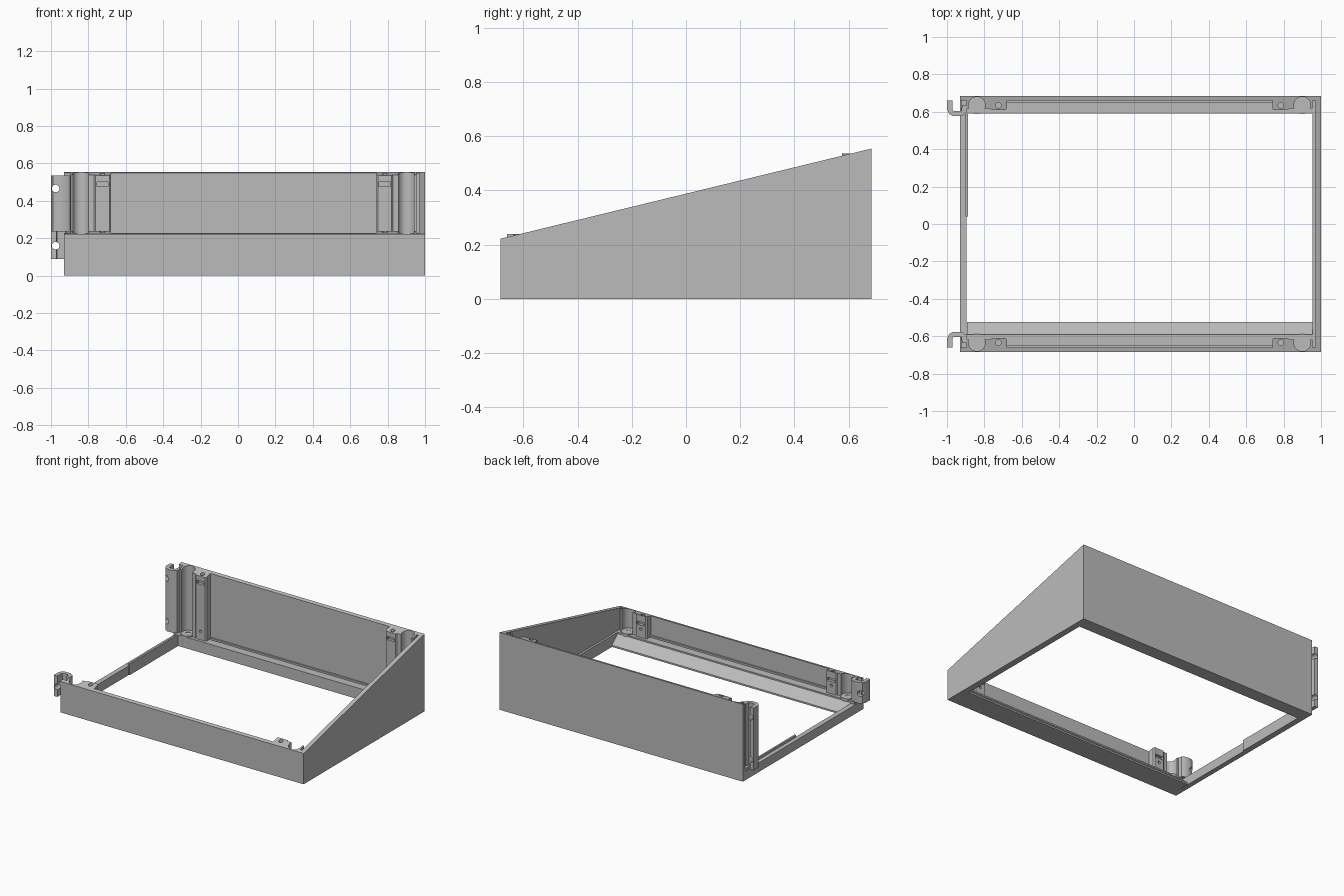
import bpy, bmesh, math
from mathutils import Vector, Matrix

cube = bpy.data.objects.get("Cube")
if cube:
    bpy.data.objects.remove(cube)

grey = bpy.data.materials.new("plain grey")
grey.use_nodes = True
COLOUR = (0.5, 0.5, 0.5, 1)
grey.diffuse_color = COLOUR
grey.node_tree.nodes["Principled BSDF"].inputs["Base Color"].default_value = COLOUR

LEFT, RIGHT, DEPTH = -0.93, 1.0, 0.685
MID = 0.03          # middle of the corner fittings
LEDGE = 0.08        # height of the base ledge


def slope(y):
    """Height of the tilted rim at depth y."""
    return 0.388 + 0.243 * y


def prism(name, outline, bottom, top):
    """Extrude a plan outline; top is a number or a function of y."""
    bm = bmesh.new()
    height = top if callable(top) else (lambda y: top)
    low = [bm.verts.new((x, y, bottom)) for x, y in outline]
    high = [bm.verts.new((x, y, height(y))) for x, y in outline]
    n = len(outline)
    bm.faces.new(low)
    bm.faces.new(high)
    for i in range(n):
        j = (i + 1) % n
        bm.faces.new((low[i], low[j], high[j], high[i]))
    return finish(name, bm)


def finish(name, bm):
    bmesh.ops.recalc_face_normals(bm, faces=bm.faces)
    mesh = bpy.data.meshes.new(name)
    bm.to_mesh(mesh)
    bm.free()
    mesh.materials.append(grey)
    obj = bpy.data.objects.new(name, mesh)
    bpy.context.collection.objects.link(obj)
    return obj


def block(name, x0, x1, y0, y1, bottom, top):
    return prism(name, [(x0, y0), (x1, y0), (x1, y1), (x0, y1)], bottom, top)


def rod(name, centre, radius, length, axis="Z"):
    bm = bmesh.new()
    turn = Matrix() if axis == "Z" else Matrix.Rotation(math.pi / 2, 4, "X")
    bmesh.ops.create_cone(bm, cap_ends=True, segments=32, radius1=radius, radius2=radius,
                          depth=length, matrix=Matrix.Translation(centre) @ turn)
    return finish(name, bm)


def cut(obj, *cutters):
    for cutter in cutters:
        cutter.hide_render = True
        cutter.hide_set(True)
        cutter.display_type = "WIRE"
        mod = obj.modifiers.new("cut", "BOOLEAN")
        mod.operation = "DIFFERENCE"
        mod.solver = "EXACT"
        mod.object = cutter


def smooth(obj):
    bpy.ops.object.select_all(action="DESELECT")
    obj.select_set(True)
    bpy.context.view_layer.objects.active = obj
    bpy.ops.object.shade_smooth_by_angle(angle=math.radians(35))


def strip(points, width):
    """Plan outline of a bent strip of even width."""
    pts = [Vector(p) for p in points]
    sides = ([], [])
    for i, p in enumerate(pts):
        d = (pts[min(i + 1, len(pts) - 1)] - pts[max(i - 1, 0)]).normalized()
        n = Vector((-d.y, d.x)) * width / 2
        sides[0].append(tuple(p + n))
        sides[1].append(tuple(p - n))
    return sides[0] + sides[1][::-1]


# Outer walls
block("right_wall", 0.97, RIGHT, -DEPTH, DEPTH, 0, slope)
block("right_base_rail", 0.955, 0.98, -0.66, 0.66, 0, LEDGE)
block("left_base_rail", LEFT, -0.895, -DEPTH, DEPTH, 0, 0.065)
block("left_rail_rib", -0.9, -0.888, 0.04, 0.6, 0, LEDGE)

# Front and back share one mirrored layout
for side, end in ((-1, "front"), (1, "back")):
    outer, inner, lip = side * DEPTH, side * 0.66, side * 0.59
    wall = block(end + "_wall", LEFT, RIGHT, inner, outer, 0, slope)
    ledge = block(end + "_ledge", LEFT + 0.005, 0.98, lip, side * 0.67, 0, LEDGE)
    block(end + "_ledge_bead", -0.68, 0.74, side * 0.648, side * 0.665, LEDGE - 0.01, LEDGE + 0.012)

    for hand, tag in ((-1, "right"), (1, "left")):
        name = end + "_" + tag
        cx, cy = MID + hand * 0.87, side * 0.635
        px = MID + hand * 0.755

        # Screw boss at the bottom of a scooped corner
        boss = rod(name + "_boss", (cx, cy, 0.045), 0.048, 0.085)
        hole = rod(name + "_screw_cutter", (cx, cy, 0.08), 0.017, 0.06)
        scoop = rod(name + "_scoop_cutter", (cx, cy, 0.49), 0.045, 0.81)
        cut(boss, hole)
        cut(ledge, hole)
        cut(wall, scoop)
        smooth(boss)

        # Corner thickening, then the post beside it
        xs = sorted((MID + hand * 0.925, MID + hand * 0.79))
        column = block(name + "_corner_column", *xs, side * 0.618, inner + side * 0.002, 0.06, slope)
        cut(column, scoop)
        smooth(column)
        post = prism(name + "_post", [
            (px - 0.045, inner), (px - 0.045, side * 0.618), (px - 0.037, side * 0.61),
            (px + 0.037, side * 0.61), (px + 0.045, side * 0.618), (px + 0.045, inner)], 0.06, slope)
        top = slope(cy)
        socket = rod(name + "_socket_cutter", (px, side * 0.634, top), 0.015, 0.05)
        slot = block(name + "_slot_cutter", px - 0.03, px + 0.03, side * 0.6, side * 0.63,
                     top - 0.065, top - 0.042)
        pin = rod(name + "_pin_cutter", (px, side * 0.61, LEDGE + 0.06), 0.01, 0.03, "Y")
        cut(post, socket, slot, pin)
    smooth(wall)

    # Bent hook that clips onto a neighbouring unit
    path = [(-0.985, 0.66), (-0.985, 0.613), (-0.978, 0.597), (-0.963, 0.59),
            (-0.925, 0.59), (-0.91, 0.598), (-0.905, 0.635)]
    hook_top = slope(side * 0.61)
    hook = prism(end + "_hook", strip([(x, side * y) for x, y in path], 0.028), 0.09, hook_top)
    heights = (0.16,) if side < 0 else (0.16, hook_top - 0.07)
    for i, z in enumerate(heights):
        cut(hook, rod("%s_hook_cutter_%d" % (end, i), (-0.975, side * 0.63, z), 0.02, 0.14, "Y"))
    smooth(hook)

# Sloping front sill inside the opening
bm = bmesh.new()
profile = [(-0.6, 0), (-0.525, 0), (-0.525, 0.012), (-0.59, LEDGE - 0.01), (-0.6, LEDGE - 0.01)]
face = bm.faces.new([bm.verts.new((-0.892, y, z)) for y, z in profile])
new = bmesh.ops.extrude_face_region(bm, geom=[face])["geom"]
bmesh.ops.translate(bm, vec=(1.85, 0, 0), verts=[v for v in new if isinstance(v, bmesh.types.BMVert)])
finish("front_sill", bm)
